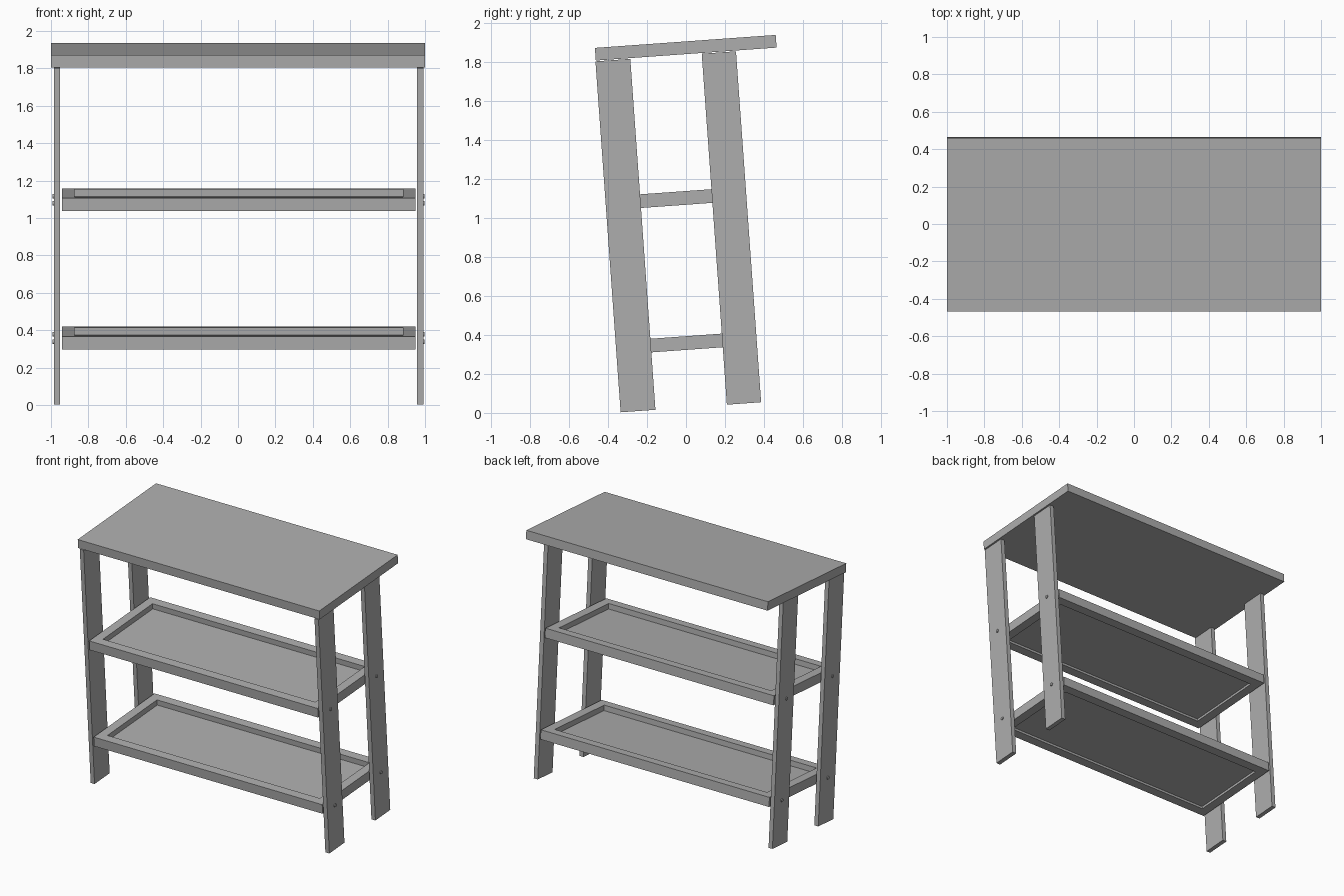
import bpy, bmesh
from math import radians
from mathutils import Matrix, Vector

cube = bpy.data.objects.get("Cube")
if cube:
    bpy.data.objects.remove(cube)

GREY = (0.42, 0.42, 0.42, 1)
mat = bpy.data.materials.new("plain grey")
mat.use_nodes = True
mat.diffuse_color = GREY
mat.node_tree.nodes["Principled BSDF"].inputs["Base Color"].default_value = GREY

# The whole unit leans backwards as one rigid piece
LEAN = Matrix.Rotation(radians(4.1), 4, 'X')


def finish(name, bm):
    bmesh.ops.recalc_face_normals(bm, faces=bm.faces)
    bm.transform(LEAN)
    mesh = bpy.data.meshes.new(name)
    bm.to_mesh(mesh)
    bm.free()
    mesh.materials.append(mat)
    obj = bpy.data.objects.new(name, mesh)
    bpy.context.collection.objects.link(obj)
    return obj


def box_mesh(x, y, z):
    """Box from (low, high) pairs on each axis."""
    lo, hi = (Vector(v) for v in zip(x, y, z))
    bm = bmesh.new()
    place = Matrix.Translation((lo + hi) / 2) @ Matrix.Diagonal((*(hi - lo), 1))
    bmesh.ops.create_cube(bm, size=1, matrix=place)
    return bm


# Table top
finish("table_top", box_mesh((-1, 1), (-0.332, 0.597), (1.834, 1.899)))

# Four plank legs
LEG_DEPTHS = {"front": (-0.334, -0.155), "back": (0.212, 0.388)}
LEG_SIDES = {"right": (-0.985, -0.953), "left": (0.958, 0.991)}
SHELVES = {"lower": 0.322, "upper": 1.064}
for depth, y in LEG_DEPTHS.items():
    for side, x in LEG_SIDES.items():
        finish(f"{depth}_{side}_leg", box_mesh(x, y, (0.027, 1.83)))

        # Small bolt heads on the outer face, one per shelf
        outer = max(x, key=abs)
        for level, base in SHELVES.items():
            bm = bmesh.new()
            place = (Matrix.Translation((outer, sum(y) / 2, base + 0.035))
                     @ Matrix.Rotation(radians(90), 4, 'Y'))
            bmesh.ops.create_cone(bm, cap_ends=True, segments=12, radius1=0.012,
                                  radius2=0.012, depth=0.012, matrix=place)
            finish(f"{level}_{depth}_{side}_bolt", bm)

# Tray shelves: a framed board, recessed deeply above and slightly below
for level, base in SHELVES.items():
    bm = box_mesh((-0.942, 0.95), (-0.334, 0.388), (base, base + 0.07))
    bm.normal_update()
    for direction, depth in ((1, 0.04), (-1, 0.018)):
        face = next(f for f in bm.faces if f.normal.z * direction > 0.9)
        bmesh.ops.inset_region(bm, faces=[face], thickness=0.095)
        rim = bmesh.ops.extrude_face_region(bm, geom=[face])
        floor = [v for v in rim["geom"] if isinstance(v, bmesh.types.BMVert)]
        bmesh.ops.translate(bm, verts=floor, vec=(0, 0, -direction * depth))
        if face.is_valid:
            bmesh.ops.delete(bm, geom=[face], context='FACES_ONLY')
        bm.normal_update()
    finish(f"{level}_tray_shelf", bm)
